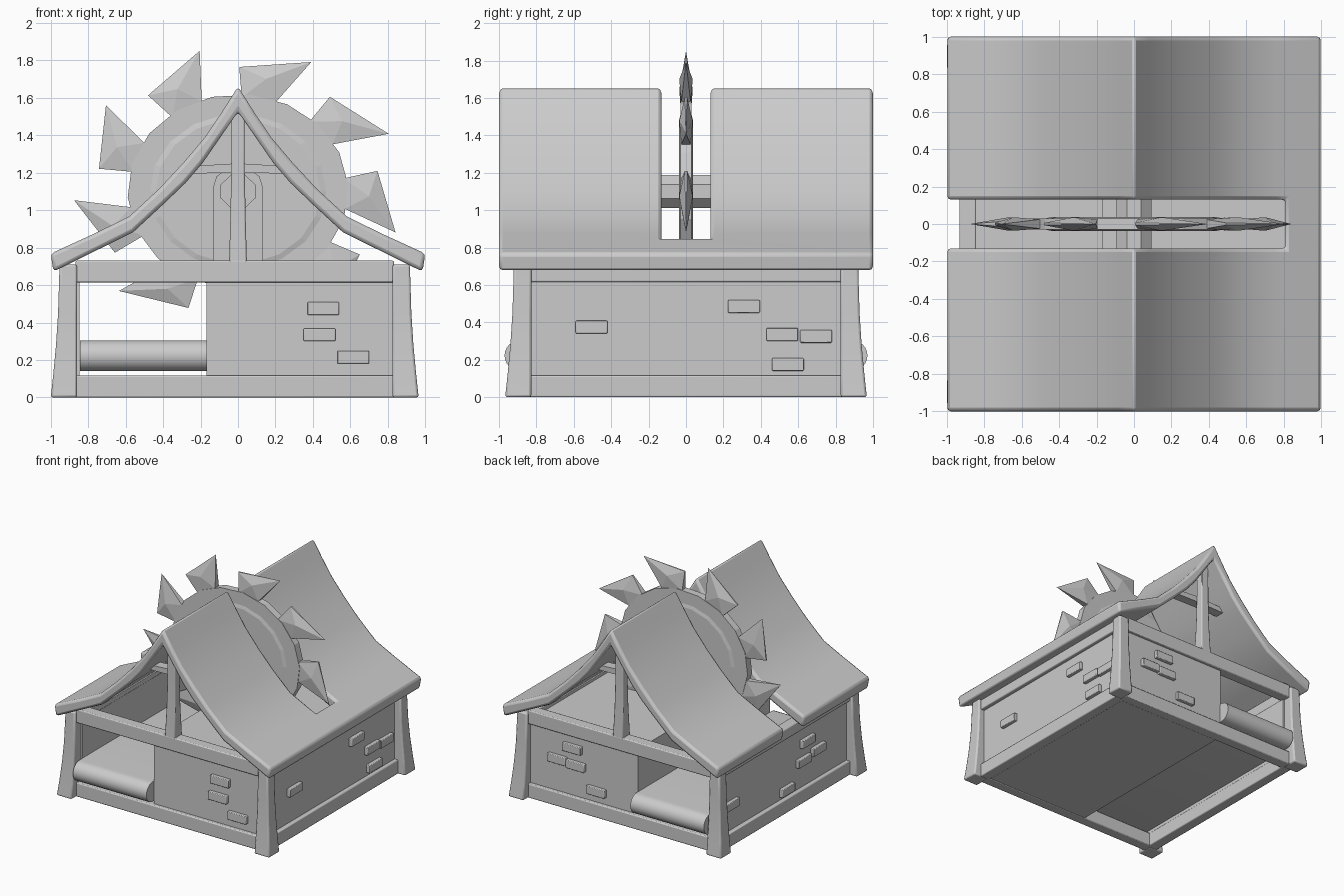
import bpy, bmesh, math
from mathutils import Vector

if "Cube" in bpy.data.objects:
    bpy.data.objects.remove(bpy.data.objects["Cube"])

CX = -0.0175                       # building centre in x


def finish(name, bm, bevel=0.0, smooth=True):
    bmesh.ops.recalc_face_normals(bm, faces=bm.faces[:])
    me = bpy.data.meshes.new(name)
    bm.to_mesh(me)
    bm.free()
    ob = bpy.data.objects.new(name, me)
    bpy.context.collection.objects.link(ob)
    if bevel:
        m = ob.modifiers.new("bevel", 'BEVEL')
        m.width, m.segments, m.limit_method = bevel, 2, 'ANGLE'
        m.angle_limit = math.radians(40)
    if smooth:
        bpy.ops.object.select_all(action='DESELECT')
        bpy.context.view_layer.objects.active = ob
        ob.select_set(True)
        bpy.ops.object.shade_smooth_by_angle(angle=math.radians(32))
    return ob


def loft(name, rings, **kw):
    bm = bmesh.new()
    loops = [[bm.verts.new(p) for p in r] for r in rings]
    n = len(loops[0])
    for a, b in zip(loops, loops[1:]):
        for i in range(n):
            bm.faces.new((a[i], a[(i + 1) % n], b[(i + 1) % n], b[i]))
    bm.faces.new(loops[0])
    bm.faces.new(loops[-1])
    return finish(name, bm, **kw)


def prism_y(name, pts, y0, y1, **kw):
    return loft(name, [[(x, y, z) for x, z in pts] for y in (y0, y1)], **kw)


def box(name, x0, x1, y0, y1, z0, z1, **kw):
    return prism_y(name, [(x0, z0), (x1, z0), (x1, z1), (x0, z1)], y0, y1, **kw)


def ellipse(n, rx, rz, cz, start=0.0):
    return [(rx * math.cos(start + i * math.tau / n),
             cz + rz * math.sin(start + i * math.tau / n)) for i in range(n)]


# curved roof with a slot for the blade, open on the left eave
outer = [(0, 1.66), (.085, 1.525), (.176, 1.39), (.29, 1.255), (.42, 1.115),
         (.58, .967), (.76, .878), (1.0, .768)]
inner = [(.985, .672), (.76, .783), (.56, .882), (.40, 1.03), (.28, 1.145),
         (.19, 1.25), (.1, 1.38), (0, 1.525)]
half = outer + inner
left = [(-x, z) for x, z in reversed(half) if x > 0]
roof = prism_y("roof", half + left, -1, 1, smooth=False)
cutter = box("roof_slot_cutter", -1.3, .81, -.13, .13, .4, 2, smooth=False)
cutter.hide_render = True
m = roof.modifiers.new("slot", 'BOOLEAN')
m.operation, m.object, m.solver = 'DIFFERENCE', cutter, 'EXACT'
bpy.ops.object.select_all(action='DESELECT')
bpy.context.view_layer.objects.active = roof
roof.select_set(True)
bpy.ops.object.modifier_apply(modifier="slot")
bpy.data.objects.remove(cutter)
m = roof.modifiers.new("bevel", 'BEVEL')
m.width, m.segments, m.limit_method, m.angle_limit = .02, 2, 'ANGLE', math.radians(45)
bpy.ops.object.shade_smooth_by_angle(angle=math.radians(32))

# flared corner posts
levels = [(0, .14), (.12, .127), (.28, .112), (.45, .101), (.71, .093)]
for sx in (-1, 1):
    for sy in (-1, 1):
        xi, yi = CX + sx * .842, sy * .827
        rings = [[(xi, yi, z), (xi + sx * w, yi, z), (xi + sx * w, yi + sy * w, z),
                  (xi, yi + sy * w, z)] for z, w in levels]
        loft("corner_post", rings, bevel=.012)

# sill and top beams
for s in (-1, 1):
    for label, z0, z1 in (("sill_beam", 0, .117), ("top_beam", .615, .73)):
        ya, yb = sorted((s * .81, s * .9))
        box(label, CX - .85, CX + .85, ya, yb, z0, z1, bevel=.008)
        xa, xb = sorted((CX + s * .825, CX + s * .915))
        box(label + "_side", xa, xb, -.835, .835, z0, min(z1, .705), bevel=.008)

# enclosed store room, and thin wall on the open side
box("store_room", -.168, .865, -.87, .87, .003, .66, smooth=False)
box("left_wall", -.9, -.845, -.84, .84, .1, .63, smooth=False)

# raised bricks: horizontal centre and height
BW, BH = .085, .034
front = [(.455, .475), (.435, .335), (.615, .215)]
back = [(.43, .51), (.57, .385), (.40, .375), (.21, .21)]
right = [(-.505, .375), (.31, .485), (.515, .335), (.695, .325), (.545, .175)]
left_b = [(.7, .33), (-.03, .175), (-.25, .335), (-.44, .36), (-.3, .48)]
for s, items in ((-1, front), (1, back)):
    ya, yb = sorted((s * .85, s * .9))
    for x, z in items:
        box("brick", x - BW, x + BW, ya, yb, z - BH, z + BH, bevel=.005)
for x0, x1, items in ((.85, .895, right), (-.93, -.88, left_b)):
    for y, z in items:
        box("brick", x0, x1, y - BW, y + BW, z - BH, z + BH, bevel=.005)

# conveyor with rounded ends running front to back
r = .0825
ends = []
for s in (1, -1):
    for i in range(13):
        a = -math.pi / 2 + math.pi * i / 12
        ends.append((s * (.8875 + r * math.cos(a)), .2225 + s * r * math.sin(a)))
loft("conveyor", [[(x, y, z) for y, z in ends] for x in (-.843, -.166)])

# saw blade: slightly squashed disc with stepped faces
CZ, SQ = 1.1, .88
prism_y("blade_disc", ellipse(18, .59, .59 * SQ, CZ, math.radians(3.5)), -.03, .03, smooth=False)
steps = [(.44, -.037), (.48, -.028), (.48, .028), (.44, .037)]
loft("blade_plate", [[(x, y, z) for x, z in ellipse(18, q, q * SQ, CZ)] for q, y in steps],
     smooth=False)

# nine hooked teeth: angle offset, radius, half thickness
tooth = [(0, .877, 0), (26, .755, .006), (24.5, .57, .025), (6, .58, .025), (14, .70, .036)]
for k in range(9):
    bm = bmesh.new()
    for da, rad, t in tooth:
        a = math.radians(103.5 + 40 * k + da)
        for y in ((t, -t) if t else (0,)):
            bm.verts.new((rad * math.cos(a), y, CZ + SQ * rad * math.sin(a)))
    bmesh.ops.convex_hull(bm, input=bm.verts[:])
    finish("blade_tooth", bm, smooth=False)

# axle and its bearing boards
prism_y("axle", ellipse(8, .1, .095, CZ, math.pi / 8), -.26, .26, smooth=False)
board = [(-.13, .6), (.13, .6), (.13, 1.13), (.115, 1.18), (.08, 1.205),
         (-.08, 1.205), (-.115, 1.18), (-.13, 1.13)]
for s in (-1, 1):
    ya, yb = sorted((s * .15, s * .23))
    prism_y("axle_support", board, ya, yb)
    # gable king post and collar beam
    yc = s * .85
    rings = [[(-w, yc - d, z), (w, yc - d, z), (w, yc + d, z), (-w, yc + d, z)]
             for z, w, d in ((.7, .048, .05), (.95, .041, .038), (1.2, .036, .034), (1.56, .034, .034))]
    loft("king_post", rings, bevel=.008)
    ya, yb = sorted((s * .74, s * .82))
    prism_y("collar_beam", [(-.27, 1.195), (0, 1.2), (.27, 1.195), (.25, 1.235),
                            (0, 1.25), (-.25, 1.235)], ya, yb)
